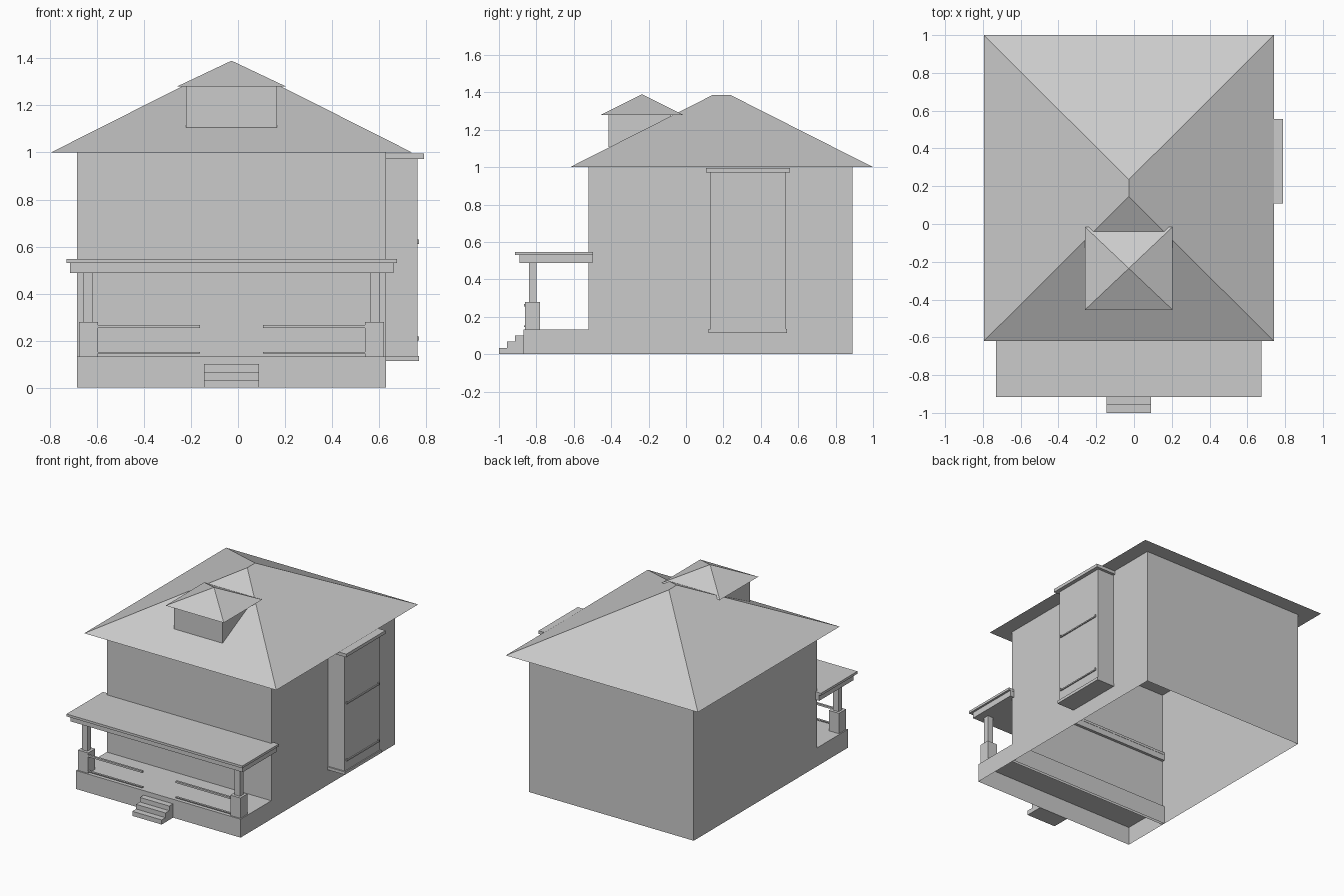
import bpy
import bmesh

cube = bpy.data.objects.get("Cube")
if cube:
    bpy.data.objects.remove(cube, do_unlink=True)

# One plain grey for the whole house
grey = bpy.data.materials.new("plain grey")
grey.use_nodes = True
colour = (0.6, 0.6, 0.6, 1)
grey.diffuse_color = colour
grey.node_tree.nodes["Principled BSDF"].inputs["Base Color"].default_value = colour

MID = -0.0275  # centre line of the house


def make(name, bm):
    bmesh.ops.recalc_face_normals(bm, faces=bm.faces)
    mesh = bpy.data.meshes.new(name)
    bm.to_mesh(mesh)
    bm.free()
    mesh.materials.append(grey)
    obj = bpy.data.objects.new(name, mesh)
    bpy.context.collection.objects.link(obj)
    return obj


def box(name, x, y, z, open_bottom=False):
    bm = bmesh.new()
    bmesh.ops.create_cube(bm, size=1)
    for v in bm.verts:
        v.co = [r[0] if c < 0 else r[1] for c, r in zip(v.co, (x, y, z))]
    bmesh.ops.recalc_face_normals(bm, faces=bm.faces)
    if open_bottom:
        low = [f for f in bm.faces if f.calc_center_median().z < z[0] + 0.001]
        bmesh.ops.delete(bm, geom=low, context="FACES_ONLY")
    return make(name, bm)


def hip_roof(name, x, y, z, ridge):
    """Closed hip roof whose ridge runs along y; equal ends give a pyramid."""
    bm = bmesh.new()
    base = [bm.verts.new((px, py, z[0])) for px, py in
            ((x[0], y[0]), (x[1], y[0]), (x[1], y[1]), (x[0], y[1]))]
    front = bm.verts.new((MID, ridge[0], z[1]))
    back = bm.verts.new((MID, ridge[1], z[1])) if ridge[0] != ridge[1] else front
    bm.faces.new(base[::-1])
    a, b, c, d = base
    bm.faces.new((a, b, front))
    bm.faces.new((c, d, back))
    if back is front:
        bm.faces.new((b, c, back))
        bm.faces.new((d, a, front))
    else:
        bm.faces.new((b, c, back, front))
        bm.faces.new((d, a, front, back))
    return make(name, bm)


def around_mid(side, near, far):
    """Range in x at a distance from the centre line, on one side."""
    return tuple(sorted((MID + side * near, MID + side * far)))


# House body and roof
body_x = (-0.685, 0.63)
box("house_walls", body_x, (-0.52, 0.89), (0, 1.0), True)
hip_roof("main_roof", (-0.795, 0.74), (-0.62, 1.0), (1.0, 1.387), (0.145, 0.235))

# Dormer
box("dormer_walls", (-0.22, 0.165), (-0.415, -0.08), (1.107, 1.28))
hip_roof("dormer_roof", (-0.26, 0.205), (-0.455, -0.015), (1.28, 1.39), (-0.235, -0.235))

# Porch base and roof
box("porch_base", body_x, (-0.87, -0.50), (0, 0.133), True)
box("porch_beam", (-0.715, 0.66), (-0.89, -0.50), (0.488, 0.53))
box("porch_roof", (-0.73, 0.675), (-0.915, -0.498), (0.53, 0.547))

# Columns and railings on both sides
for side, label in ((-1, "right"), (1, "left")):
    box(f"{label}_column_base", around_mid(side, 0.568, 0.649), (-0.86, -0.78), (0.133, 0.28))
    box(f"{label}_column_shaft", around_mid(side, 0.588, 0.632), (-0.84, -0.80), (0.28, 0.488))
    rail_x = around_mid(side, 0.133, 0.57)
    box(f"{label}_top_rail", rail_x, (-0.865, -0.85), (0.254, 0.267))
    box(f"{label}_bottom_rail", rail_x, (-0.865, -0.85), (0.145, 0.152))

# Front steps, extruded from a stair outline
bm = bmesh.new()
outline = [(-0.87, 0)]
for y, z in ((-1.0, 0.033), (-0.957, 0.067), (-0.913, 0.1)):
    outline += [(y, z - 0.033), (y, z)]
    if z < 0.1:
        outline.append((y + 0.0435, z))
outline.append((-0.87, 0.1))
clean = [p for i, p in enumerate(outline)
         if i == 0 or abs(p[0] - outline[i - 1][0]) + abs(p[1] - outline[i - 1][1]) > 0.002]
face = bm.faces.new([bm.verts.new((-0.145, y, z)) for y, z in clean])
grown = bmesh.ops.extrude_face_region(bm, geom=[face])["geom"]
bmesh.ops.translate(bm, vec=(0.235, 0, 0),
                    verts=[g for g in grown if isinstance(g, bmesh.types.BMVert)])
make("front_steps", bm)

# Side bay with its slabs
box("bay_walls", (0.62, 0.762), (0.13, 0.535), (0.125, 0.98))
box("bay_base", (0.62, 0.77), (0.12, 0.54), (0.113, 0.134))
box("bay_cap", (0.62, 0.79), (0.108, 0.555), (0.972, 0.995))

# Window sills on the bay, each with two upturned ends
for z, label in ((0.612, "upper"), (0.2, "lower")):
    box(f"{label}_bay_sill", (0.76, 0.77), (0.147, 0.513), (z, z + 0.009))
    for y in (0.147, 0.507):
        box(f"{label}_bay_sill_end", (0.76, 0.77), (y, y + 0.006), (z + 0.009, z + 0.018))
